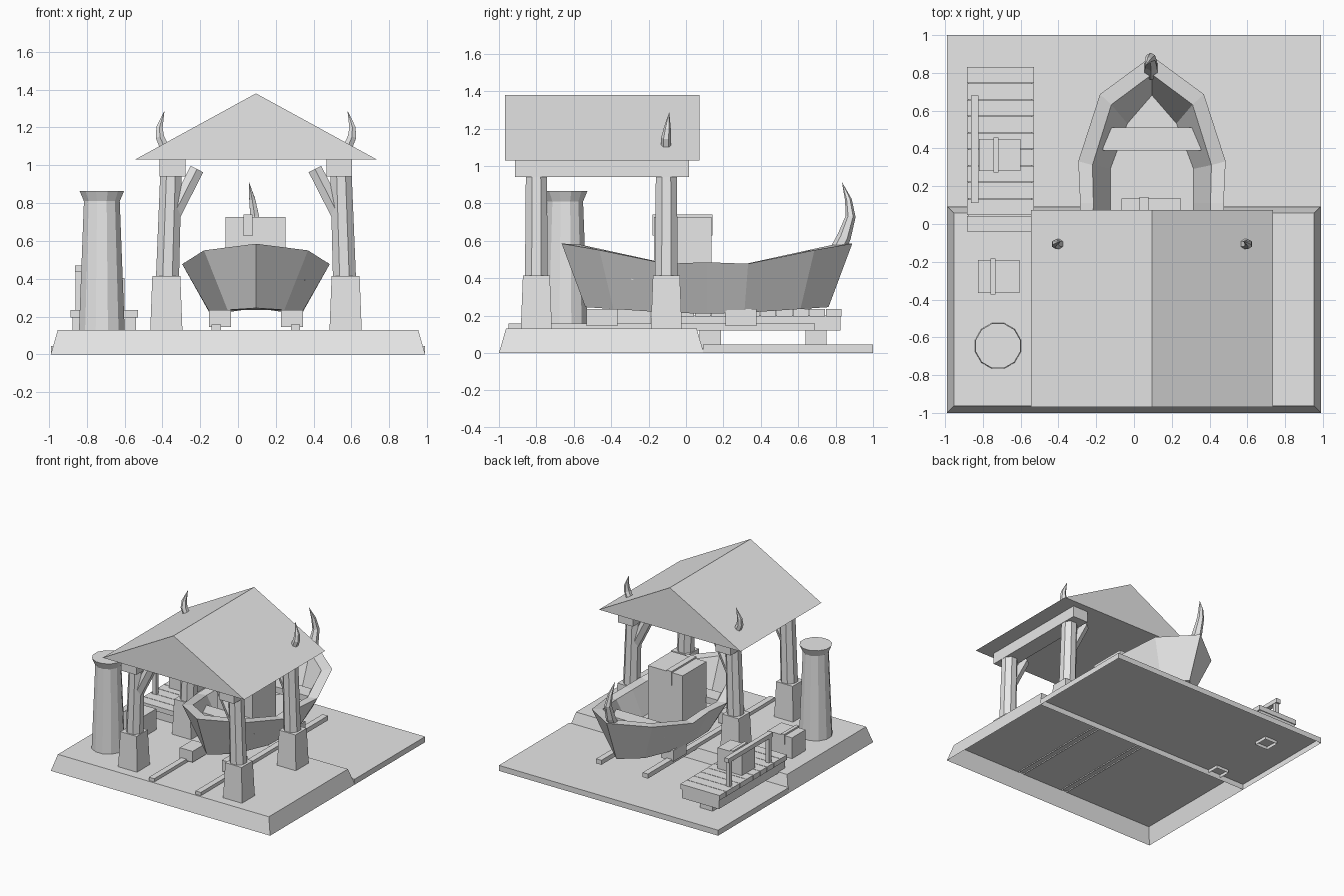
import bpy, bmesh, math
from mathutils import Vector

if "Cube" in bpy.data.objects:
    bpy.data.objects.remove(bpy.data.objects["Cube"])

grey = bpy.data.materials.new("plain_grey")
grey.use_nodes = True
grey.diffuse_color = (0.8, 0.8, 0.8, 1)
grey.node_tree.nodes["Principled BSDF"].inputs["Base Color"].default_value = (0.8, 0.8, 0.8, 1)

CX = 0.095      # centre line of the boat and shelter
DECK = 0.13     # top of the raised platform


def finish(name, bm, fix_normals=True):
    if fix_normals:
        bmesh.ops.recalc_face_normals(bm, faces=bm.faces)
    mesh = bpy.data.meshes.new(name)
    bm.to_mesh(mesh)
    bm.free()
    mesh.materials.append(grey)
    obj = bpy.data.objects.new(name, mesh)
    bpy.context.collection.objects.link(obj)
    return obj


def loft(name, loops, cap_start=True, cap_end=True):
    """Skin a series of closed loops that share a point count."""
    bm = bmesh.new()
    rings = [[bm.verts.new(p) for p in loop] for loop in loops]
    n = len(rings[0])
    for a, b in zip(rings, rings[1:]):
        for i in range(n):
            j = (i + 1) % n
            bm.faces.new((a[i], a[j], b[j], b[i]))
    if cap_start:
        bm.faces.new(rings[0][::-1])
    if cap_end:
        bm.faces.new(rings[-1])
    # a fully uncapped or capped shell is wound by its loops
    return finish(name, bm)


def box(name, x, y, z, inset=0.0, bottom=True):
    """Box from (min, max) ranges; inset narrows the top."""
    def ring(h, d):
        return [(x[0] + d, y[0] + d, h), (x[1] - d, y[0] + d, h),
                (x[1] - d, y[1] - d, h), (x[0] + d, y[1] - d, h)]
    return loft(name, [ring(z[0], 0), ring(z[1], inset)], cap_start=bottom)


def around(c, half):
    return (c - half, c + half)


def tube(name, path, radii, sides):
    """Faceted tube along a path with one radius per point."""
    pts = [Vector(p) for p in path]
    loops = []
    for i, p in enumerate(pts):
        d = pts[min(i + 1, len(pts) - 1)] - pts[max(i - 1, 0)]
        turn = Vector((0, 0, 1)).rotation_difference(d.normalized())
        ring = []
        for k in range(sides):
            a = math.tau * (k + 0.5) / sides
            ring.append(p + turn @ Vector((math.cos(a), math.sin(a), 0)) * radii[i])
        loops.append(ring)
    return loft(name, loops)


# Ground: raised platform and low slab, hollow underneath
box("platform", (-0.99, 0.99), (-1.0, 0.095), (0, DECK), 0.055 / 2 + 0.01, bottom=False)
box("low_slab", (-0.99, 0.99), (0.09, 1.0), (0, 0.045), bottom=False)

# Slipway rails and boat chocks
for side, tag in ((-1, "right"), (1, "left")):
    box("rail_" + tag, around(CX + side * 0.21, 0.024), (-0.95, 0.69), (0.12, 0.157), bottom=False)
    for cy, end in ((-0.45, "front"), (0.295, "back")):
        box(f"chock_{end}_{tag}", around(CX + side * 0.19, 0.058), around(cy, 0.083), (0.145, 0.235))

# Shelter: footings, leaning posts, braces, beams and roof horns
for side, tag in ((-1, "right"), (1, "left")):
    for cy, end in ((-0.8, "front"), (-0.105, "back")):
        label = f"{end}_{tag}"
        box("footing_" + label, around(CX + side * 0.474, 0.085), around(cy, 0.083),
            (DECK, 0.415), 0.011, bottom=False)
        tube("post_" + label,
             [(CX + side * 0.468, cy, 0.40), (CX + side * 0.45, cy, 0.95)], [0.066, 0.061], 8)
        tube("brace_" + label,
             [(CX + side * 0.46, cy, 0.69), (CX + side * 0.312, cy, 0.98)], [0.043, 0.043], 6)
    box("beam_" + tag, around(CX + side * 0.441, 0.068), (-0.915, 0.015), (0.94, 1.035))
    tube("roof_horn_" + tag,
         [(CX + side * o, y, z) for o, y, z in
          ((0.478, -0.105, 1.08), (0.508, -0.107, 1.15), (0.51, -0.1, 1.2), (0.485, -0.09, 1.285))],
         [0.028, 0.026, 0.019, 0.001], 6)

gable = [(-0.64, 1.03), (0.64, 1.03), (0, 1.38)]
loft("roof", [[(CX + x, y, z) for x, z in gable] for y in (-0.968, 0.073)])


# Boat hull: four plan loops, from keel over the gunwale to the floor
def plan(stations):
    """Loop from (half width, offset along y, z) listed stem to middle."""
    end, *rest = stations
    quarter = rest[:-1]
    side = rest + [(w, -y, z) for w, y, z in reversed(quarter)]
    yc = 0.112
    loop = [(CX, yc + end[1], end[2])]
    loop += [(CX + w, yc + y, z) for w, y, z in side]
    loop.append((CX, yc - end[1], end[2]))
    loop += [(CX - w, yc + y, z) for w, y, z in reversed(side)]
    return loop


keel = [(0, 0.65, 0.245), (0.15, 0.50, 0.235), (0.24, 0.20, 0.215), (0.24, 0, 0.21)]
rim = [(0, 0.777, 0.585), (0.275, 0.575, 0.55), (0.39, 0.22, 0.477), (0.38, 0, 0.485)]
inner_rim = [(0, 0.68, 0.58), (0.215, 0.52, 0.545), (0.315, 0.2, 0.475), (0.31, 0, 0.48)]
floor = [(0, 0.57, 0.30), (0.13, 0.42, 0.29), (0.22, 0.18, 0.28), (0.22, 0, 0.28)]
loft("boat_hull", [plan(s) for s in (keel, rim, inner_rim, floor)])

for cy, end in ((-0.23, "front"), (0.45, "back")):
    box("boat_bench_" + end, around(CX, 0.26), around(cy, 0.062), (0.39, 0.44))

tube("boat_stern_horn",
     [(0.09, 0.80, 0.53), (0.09, 0.845, 0.62), (0.088, 0.88, 0.73), (0.075, 0.868, 0.82), (0.058, 0.835, 0.91)],
     [0.042, 0.037, 0.027, 0.018, 0.001], 6)


# Crates, each with a strap over the top
def crate(name, x, y, z, strap, drop):
    box(name, x, y, z)
    box(name + "_strap", strap, (y[0] - 0.008, y[1] + 0.008), (z[1] - drop, z[1] + 0.013))


crate("boat_crate", (-0.065, 0.25), (-0.17, 0.135), (0.28, 0.727), (0.03, 0.077), 0.1)
crate("platform_crate", (-0.825, -0.605), (-0.365, -0.19), (DECK, 0.30), (-0.76, -0.732), 0.07)
crate("pier_crate", (-0.82, -0.6), (0.28, 0.45), (0.235, 0.405), (-0.745, -0.717), 0.07)

# Chimney with a flared top
tube("chimney", [(-0.72, -0.645, z) for z in (DECK, 0.81, 0.865)], [0.125, 0.098, 0.122], 12)

# Pier: frame, planks, two legs and a handrail
PIER_X = (-0.885, -0.53)
box("pier_frame", (-0.875, -0.54), (-0.03, 0.825), (0.12, 0.2))
planks = 10
step = 0.875 / planks
for i in range(planks):
    y0 = -0.04 + i * step
    box(f"pier_plank_{i + 1}", PIER_X, (y0, y0 + step - 0.004), (0.195, 0.235))
for cy, end in ((0.13, "front"), (0.695, "back")):
    box("pier_leg_" + end, around(-0.71, 0.057), around(cy, 0.057), (0.02, 0.125), bottom=False)
for cy, end in ((0.14, "front"), (0.65, "back")):
    box("rail_post_" + end, around(-0.842, 0.016), around(cy, 0.016), (0.23, 0.45))
box("handrail", around(-0.842, 0.02), (0.11, 0.68), (0.435, 0.47))
